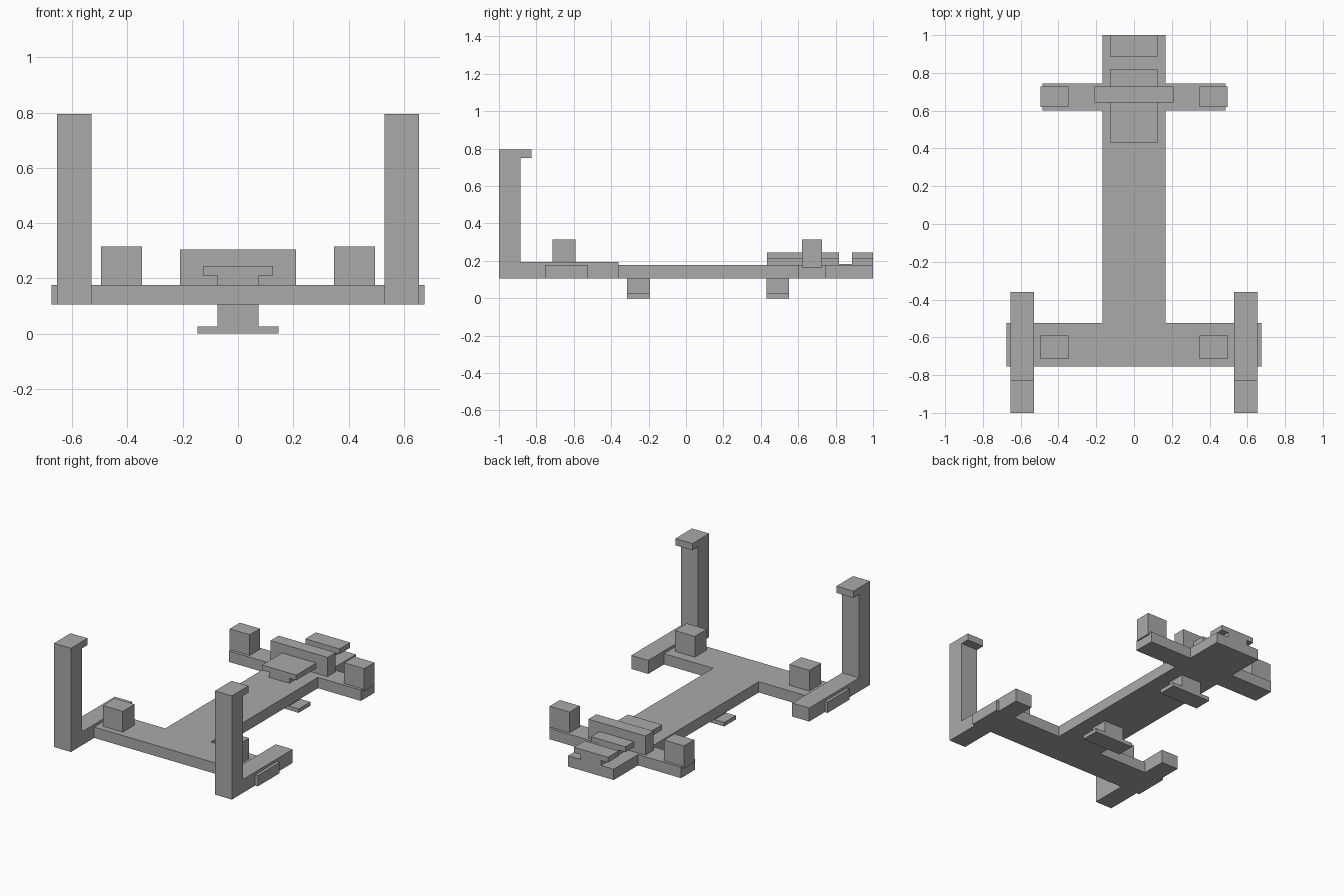
import bpy
import bmesh
from mathutils import Vector

cube = bpy.data.objects.get("Cube")
if cube:
    bpy.data.objects.remove(cube, do_unlink=True)

grey = bpy.data.materials.new("plain_grey")
grey.use_nodes = True
grey.diffuse_color = (0.4, 0.4, 0.4, 1)
grey.node_tree.nodes["Principled BSDF"].inputs["Base Color"].default_value = grey.diffuse_color


def extrude(name, outline, axis, low, high):
    """Extrude a 2D outline along an axis; outline uses the other two axes in order."""
    def place(point):
        co = list(point)
        co.insert(axis, low)
        return co

    bm = bmesh.new()
    face = bm.faces.new([bm.verts.new(place(p)) for p in outline])
    result = bmesh.ops.extrude_face_region(bm, geom=[face])
    shift = Vector((0, 0, 0))
    shift[axis] = high - low
    bmesh.ops.translate(bm, vec=shift,
                        verts=[g for g in result["geom"] if isinstance(g, bmesh.types.BMVert)])
    bmesh.ops.recalc_face_normals(bm, faces=bm.faces)
    mesh = bpy.data.meshes.new(name)
    bm.to_mesh(mesh)
    bm.free()
    mesh.materials.append(grey)
    obj = bpy.data.objects.new(name, mesh)
    bpy.context.collection.objects.link(obj)
    return obj


def box(name, x, y, z):
    outline = [(x[0], y[0]), (x[1], y[0]), (x[1], y[1]), (x[0], y[1])]
    return extrude(name, outline, 2, *z)


def mirrored(half):
    """Complete a half outline across x = 0."""
    return half + [(-x, v) for x, v in reversed(half)]


X, Y, Z = range(3)
BASE, TOP = 0.105, 0.177

# Flat frame: long spine with a wide front bar and a narrower rear bar
frame = mirrored([(0.675, -0.755), (0.675, -0.525), (0.168, -0.525), (0.168, 0.6),
                  (0.485, 0.6), (0.485, 0.745), (0.168, 0.745), (0.168, 1)])
extrude("base_frame", frame, Z, BASE, TOP)

# Upright arms with a long foot and an inward hook at the tip
arm = [(-1, BASE), (-0.36, BASE), (-0.36, 0.195), (-0.885, 0.195), (-0.885, 0.75),
       (-0.825, 0.75), (-0.825, 0.795), (-1, 0.795)]
for side, inner, outer in (("left", 0.53, 0.655), ("right", -0.655, -0.53)):
    extrude(side + "_hooked_arm", arm, X, inner, outer)

# Four locating blocks
for end, y in (("front", (-0.715, -0.59)), ("rear", (0.62, 0.727))):
    for side, x in (("left", (0.348, 0.495)), ("right", (-0.495, -0.348))):
        box(end + "_" + side + "_block", x, y, (0.165, 0.315))

# Cross plate over the rear bar
box("rear_cross_plate", (-0.21, 0.21), (0.642, 0.727), (TOP, 0.305))

# T-shaped rails on top of the spine, joined by a low strip
upper_tee = mirrored([(0.075, TOP), (0.075, 0.21), (0.126, 0.21), (0.126, 0.245)])
extrude("upper_rail", upper_tee, Y, 0.432, 0.817)
extrude("rear_rail", upper_tee, Y, 0.888, 1)
box("rail_strip", (-0.075, 0.075), (0.817, 0.888), (TOP - 0.01, 0.183))

# T-shaped feet under the spine
lower_tee = mirrored([(0.074, BASE), (0.074, 0.026), (0.146, 0.026), (0.146, 0)])
for end, low in (("front", -0.315), ("rear", 0.43)):
    extrude(end + "_tee_foot", lower_tee, Y, low, low + 0.122)
